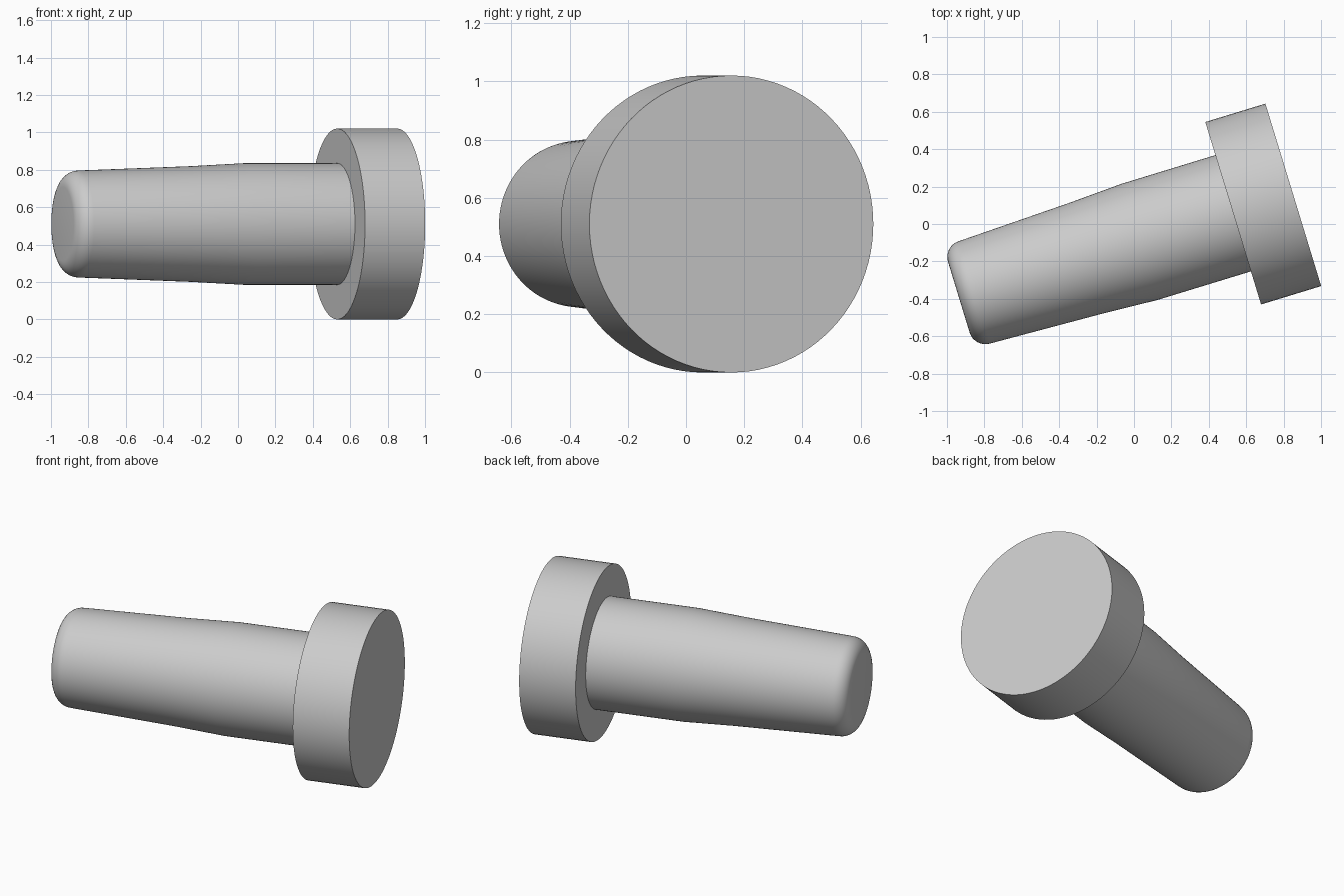
import bpy
import bmesh
import math
from mathutils import Matrix, Vector

cube = bpy.data.objects.get("Cube")
if cube:
    bpy.data.objects.remove(cube)

grey = bpy.data.materials.new("plain_grey")
grey.use_nodes = True
colour = (0.6, 0.6, 0.6, 1)
grey.diffuse_color = colour
grey.node_tree.nodes["Principled BSDF"].inputs["Base Color"].default_value = colour

# The whole pin lies level, turned about the vertical
TURN = Matrix.Rotation(math.radians(17), 4, "Z")
OFFSET = Vector((0, -0.1, 0.51))
SEGMENTS = 96


def lathe(name, profile):
    """Spin (position along axis, radius) points around x; ends at radius 0."""
    bm = bmesh.new()
    rings = []
    for s, r in profile:
        ring = []
        for i in range(SEGMENTS):
            a = math.tau * i / SEGMENTS
            ring.append(bm.verts.new((s, r * math.cos(a), r * math.sin(a))))
        rings.append(ring)
    for a, b in zip(rings, rings[1:]):
        for i in range(SEGMENTS):
            j = (i + 1) % SEGMENTS
            bm.faces.new((a[i], a[j], b[j], b[i]))
    bm.faces.new(rings[0])
    bm.faces.new(rings[-1])
    bmesh.ops.recalc_face_normals(bm, faces=bm.faces)
    bmesh.ops.transform(bm, matrix=TURN @ Matrix.Translation(OFFSET), verts=bm.verts)
    mesh = bpy.data.meshes.new(name)
    bm.to_mesh(mesh)
    bm.free()
    mesh.materials.append(grey)
    obj = bpy.data.objects.new(name, mesh)
    bpy.context.collection.objects.link(obj)
    bpy.ops.object.select_all(action="DESELECT")
    obj.select_set(True)
    bpy.context.view_layer.objects.active = obj
    bpy.ops.object.shade_smooth_by_angle(angle=math.radians(30))
    return obj


# Flat disc head
lathe("head", [(0.524, 0.51), (0.86, 0.51)])

# Tapered shaft with a rounded tip
fillet = 0.088
tip = []
for k in range(9):
    a = math.pi / 2 * k / 8
    tip.append((-0.922 - fillet * math.cos(a), 0.198 + fillet * math.sin(a)))
lathe("shaft", tip + [(-0.3, 0.309), (0, 0.325), (0.53, 0.325)])
